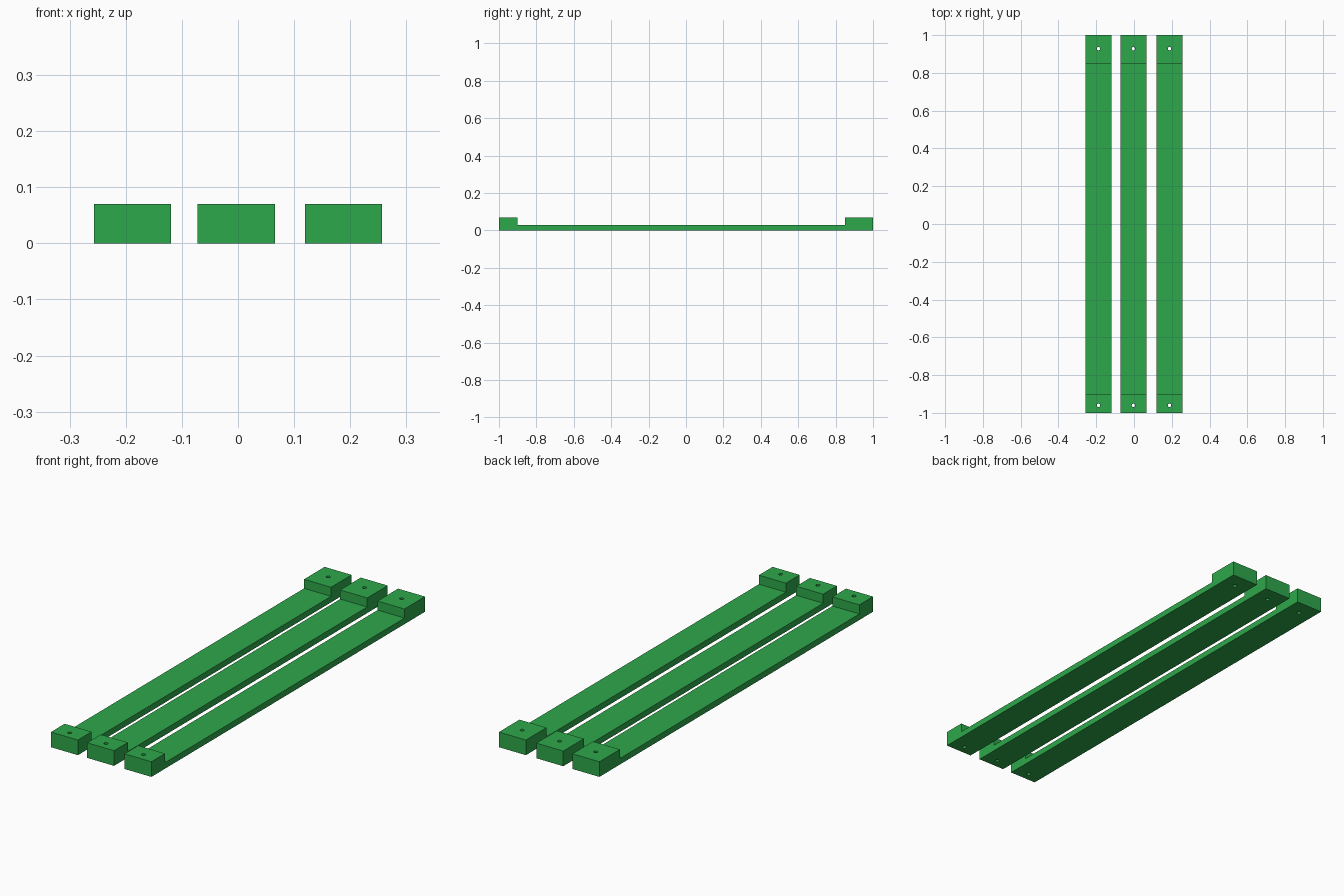
import bpy, bmesh

if "Cube" in bpy.data.objects:
    bpy.data.objects.remove(bpy.data.objects["Cube"])

WIDTH, BASE, TOP = 0.138, 0.028, 0.07      # slat width, strip height, end block height
FRONT_STEP, BACK_STEP = -0.9, 0.85         # inner faces of the end blocks
HOLES = (-0.96, 0.928)                     # screw hole positions along the slat
HOLE_RADIUS = 0.009

green = bpy.data.materials.new("green")
green.diffuse_color = (0.027, 0.392, 0.069, 1)
green.use_nodes = True
green.node_tree.nodes["Principled BSDF"].inputs["Base Color"].default_value = green.diffuse_color


def link(name, bm):
    bmesh.ops.recalc_face_normals(bm, faces=bm.faces)
    mesh = bpy.data.meshes.new(name)
    bm.to_mesh(mesh)
    bm.free()
    mesh.materials.append(green)
    obj = bpy.data.objects.new(name, mesh)
    bpy.context.collection.objects.link(obj)
    return obj


def slat(name, x):
    # Side profile with a raised block at each end, extruded across the width
    profile = [(-1, 0), (1, 0), (1, TOP), (BACK_STEP, TOP), (BACK_STEP, BASE),
               (FRONT_STEP, BASE), (FRONT_STEP, TOP), (-1, TOP)]
    bm = bmesh.new()
    side = bm.faces.new([bm.verts.new((x - WIDTH / 2, y, z)) for y, z in profile])
    ext = bmesh.ops.extrude_face_region(bm, geom=[side])["geom"]
    bmesh.ops.translate(bm, vec=(WIDTH, 0, 0),
                        verts=[v for v in ext if isinstance(v, bmesh.types.BMVert)])
    body = link(name, bm)

    # Screw holes right through both end blocks
    bm = bmesh.new()
    for y in HOLES:
        pin = bmesh.ops.create_cone(bm, cap_ends=True, segments=16, radius1=HOLE_RADIUS,
                                    radius2=HOLE_RADIUS, depth=0.3)["verts"]
        bmesh.ops.translate(bm, vec=(x, y, 0), verts=pin)
    cutter = link(name + "_hole_cutter", bm)
    cutter.hide_render = True
    cutter.hide_viewport = True
    cut = body.modifiers.new("screw_holes", 'BOOLEAN')
    cut.operation = 'DIFFERENCE'
    cut.solver = 'EXACT'
    cut.object = cutter


# Three parallel slats
for name, x in (("left_slat", -0.188), ("middle_slat", -0.003), ("right_slat", 0.188)):
    slat(name, x)
